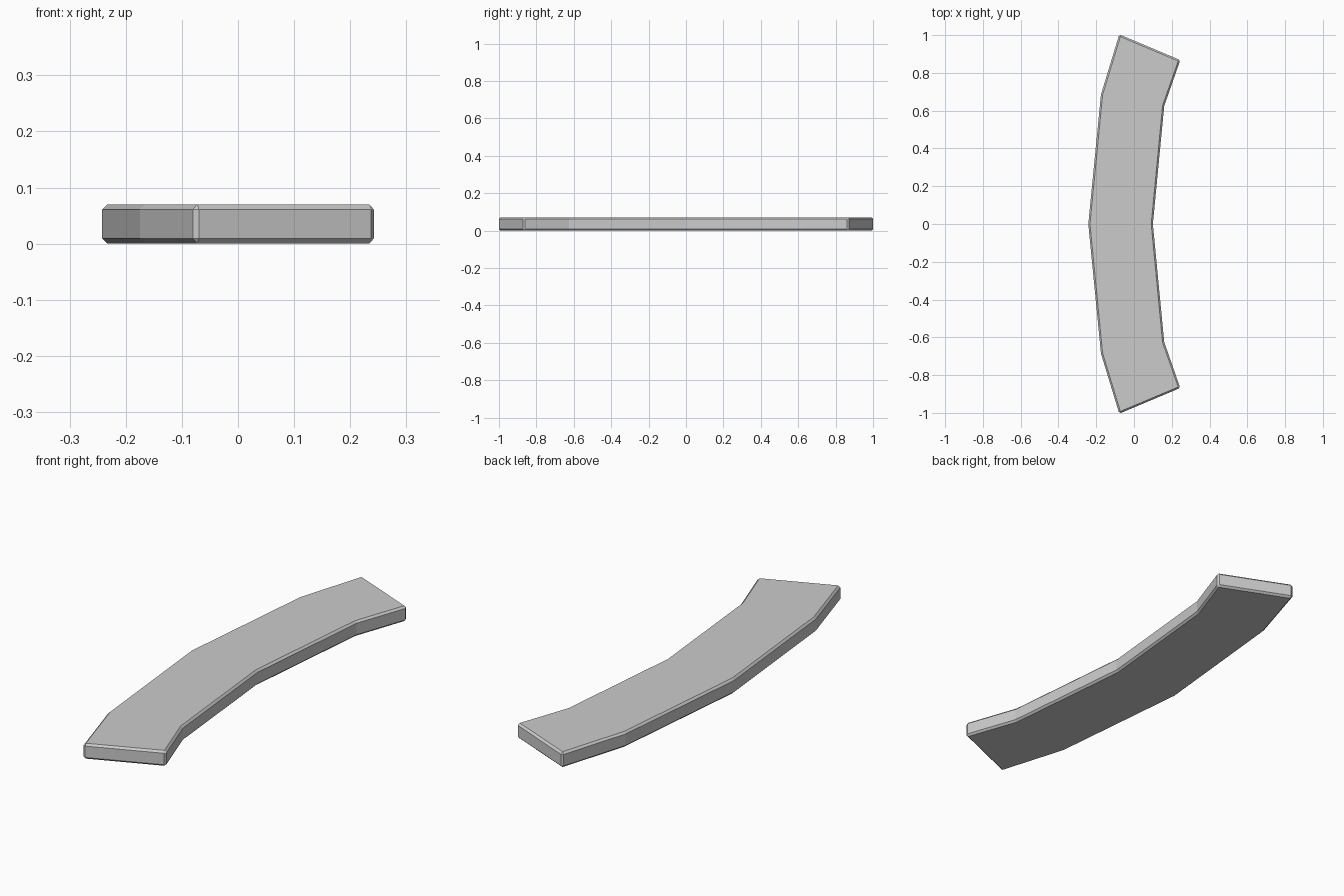
import bpy, bmesh, math

if "Cube" in bpy.data.objects:
    bpy.data.objects.remove(bpy.data.objects["Cube"])

# Half outline of the curved plank (y >= 0), from outer middle round to inner middle
half = [(-0.242, 0), (-0.175, 0.685), (-0.078, 1.004), (0.245, 0.868), (0.16, 0.625), (0.10, 0)]
outline = half + [(x, -y) for x, y in reversed(half[1:-1])]
HEIGHT = 0.07

# Extrude the outline into a slab
bm = bmesh.new()
base = bm.faces.new([bm.verts.new((x, y, 0)) for x, y in outline])
top = bmesh.ops.extrude_face_region(bm, geom=[base], use_keep_orig=True)
bmesh.ops.translate(bm, vec=(0, 0, HEIGHT),
                    verts=[v for v in top["geom"] if isinstance(v, bmesh.types.BMVert)])
bmesh.ops.recalc_face_normals(bm, faces=bm.faces)

mesh = bpy.data.meshes.new("curved_plank")
bm.to_mesh(mesh)
bm.free()
plank = bpy.data.objects.new("curved_plank", mesh)
bpy.context.collection.objects.link(plank)

# Chamfer the rims and the end corners, leaving the shallow bends crisp
bevel = plank.modifiers.new("chamfer", "BEVEL")
bevel.width = 0.009
bevel.segments = 1
bevel.limit_method = 'ANGLE'
bevel.angle_limit = math.radians(30)
